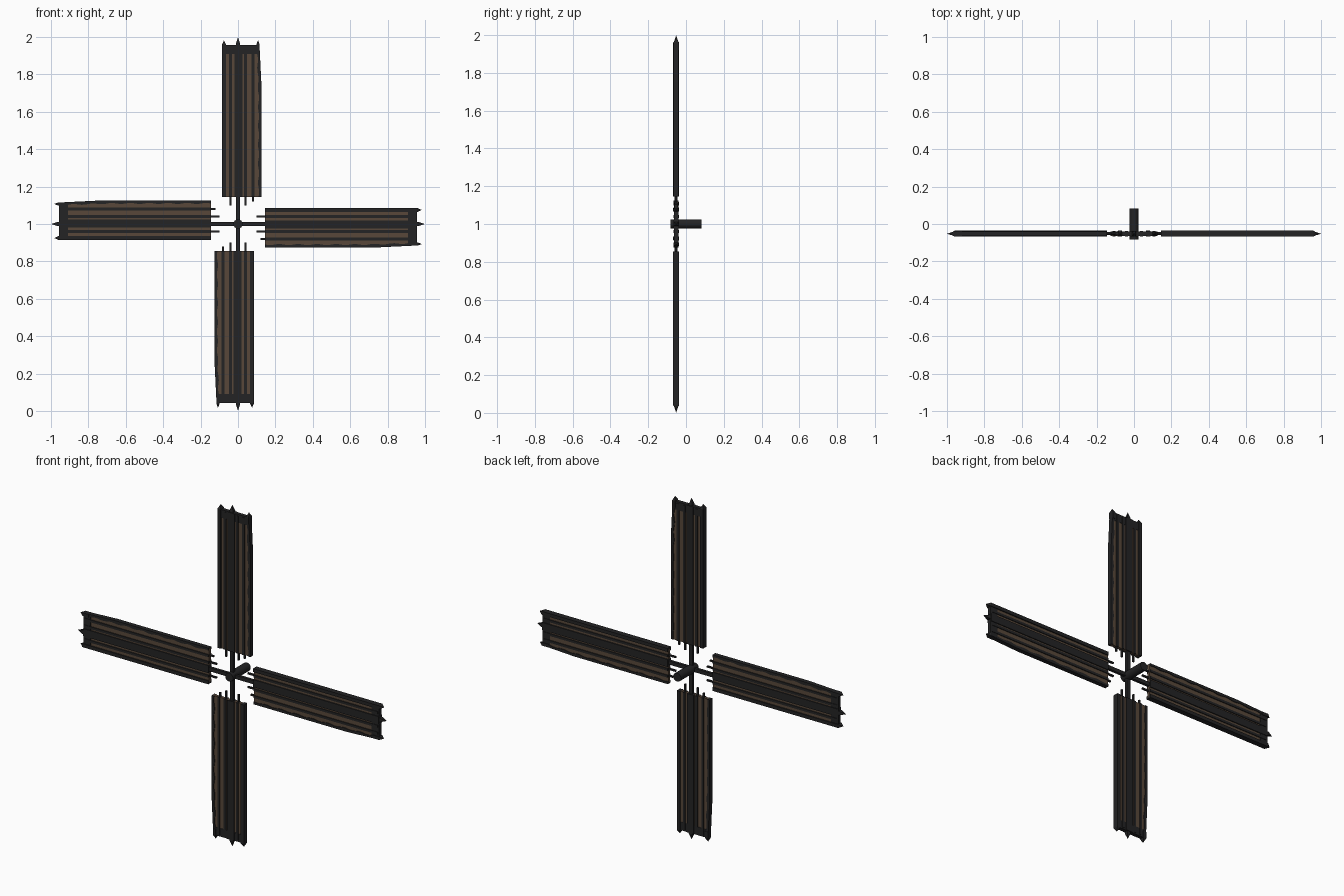
import bpy, bmesh, math
from mathutils import Matrix, Vector

if "Cube" in bpy.data.objects:
    bpy.data.objects.remove(bpy.data.objects["Cube"])

YC = -0.052   # plane of the sails
HUB = Vector((0, YC, 1.0))


def material(name, rgb):
    m = bpy.data.materials.new(name)
    m.diffuse_color = (*rgb, 1)
    m.use_nodes = True
    m.node_tree.nodes["Principled BSDF"].inputs["Base Color"].default_value = m.diffuse_color
    return m


DARK = material("charcoal wood", (0.017, 0.017, 0.018))
CLOTH = material("brown canvas", (0.098, 0.064, 0.042))


def finish(bm, name, mat, turn=0):
    """Place a part drawn in sail space (z outwards from the hub)."""
    bmesh.ops.recalc_face_normals(bm, faces=bm.faces)
    bm.transform(Matrix.Translation(HUB) @ Matrix.Rotation(turn, 4, 'Y'))
    me = bpy.data.meshes.new(name)
    bm.to_mesh(me)
    bm.free()
    me.materials.append(mat)
    ob = bpy.data.objects.new(name, me)
    bpy.context.collection.objects.link(ob)
    return ob


def plate(name, outline, thick, mat, turn):
    """Extrude an x,z outline evenly about the sail plane."""
    bm = bmesh.new()
    f = bm.faces.new([bm.verts.new((x, -thick / 2, z)) for x, z in outline])
    r = bmesh.ops.extrude_face_region(bm, geom=[f])
    vs = [v for v in r["geom"] if isinstance(v, bmesh.types.BMVert)]
    bmesh.ops.translate(bm, verts=vs, vec=(0, thick, 0))
    return finish(bm, name, mat, turn)


def bar(name, x, z0, z1, w, d, turn, tip=0.0):
    """Square bar along the sail, with an optional pointed end."""
    bm = bmesh.new()
    rings = []
    for z, s in [(z0, 1), (z1, 1)]:
        rings.append([bm.verts.new((x + a * w / 2 * s, b * d / 2 * s, z))
                      for a, b in ((-1, -1), (1, -1), (1, 1), (-1, 1))])
    bm.faces.new(rings[0])
    top = bm.verts.new((x, 0, z1 + tip)) if tip else None
    for i in range(4):
        j = (i + 1) % 4
        bm.faces.new((rings[0][i], rings[0][j], rings[1][j], rings[1][i]))
        if tip:
            bm.faces.new((rings[1][i], rings[1][j], top))
    if not tip:
        bm.faces.new(rings[1])
    return finish(bm, name, DARK, turn)


for k in range(4):
    t = k * math.pi / 2
    n = str(k + 1)
    # canvas with its outer corner tapered
    plate("canvas_" + n, [(-0.075, 0.145), (0.12, 0.145), (0.12, 0.75),
                          (0.108, 0.95), (-0.075, 0.95)], 0.018, CLOTH, t)
    # scalloped dark hem along the trailing edge
    steps = 48
    inner = [(0.110 - 0.008 * max(0, (i / steps - 0.65) / 0.35)
              + 0.003 * math.sin(i * math.pi / 3), 0.145 + 0.81 * i / steps)
             for i in range(steps + 1)]
    plate("hem_" + n, [(0.125, 0.145), (0.125, 0.75), (0.115, 0.955)]
          + inner[::-1], 0.026, DARK, t)
    # end band
    plate("end_band_" + n, [(-0.08, 0.91), (0.112, 0.91), (0.112, 0.958),
                            (-0.08, 0.958)], 0.022, DARK, t)
    # spar: slim at the hub, wider wrapping under the sail
    bar("spar_" + n, 0, 0, 0.96, 0.022, 0.016, t, 0.04)
    bar("spar_wrap_" + n, 0.002, 0.145, 0.957, 0.044, 0.03, t)
    bar("spar_tip_" + n, 0, 0.95, 0.965, 0.022, 0.022, t, 0.035)
    # edge bars with points
    bar("leading_bar_" + n, -0.075, 0.145, 0.96, 0.02, 0.032, t, 0.023)
    bar("trailing_tip_" + n, 0.107, 0.92, 0.96, 0.018, 0.03, t, 0.023)
    # thin stringers running past the inner end of the canvas
    for x, z in ((-0.04, 0.10), (0.04, 0.10), (0.08, 0.12)):
        bar("stringer_" + n, x, z, 0.93, 0.009, 0.01, t)
        bar("stringer_wrap_" + n, x, 0.145, 0.95, 0.014, 0.028, t)

# axle
bm = bmesh.new()
bmesh.ops.create_cone(bm, cap_ends=True, segments=16, radius1=0.025,
                      radius2=0.025, depth=0.164)
bm.transform(Matrix.Translation((0, -YC, 0)) @ Matrix.Rotation(math.pi / 2, 4, 'X'))
axle = finish(bm, "axle", DARK)
bpy.context.view_layer.objects.active = axle
axle.select_set(True)
bpy.ops.object.shade_smooth_by_angle()
